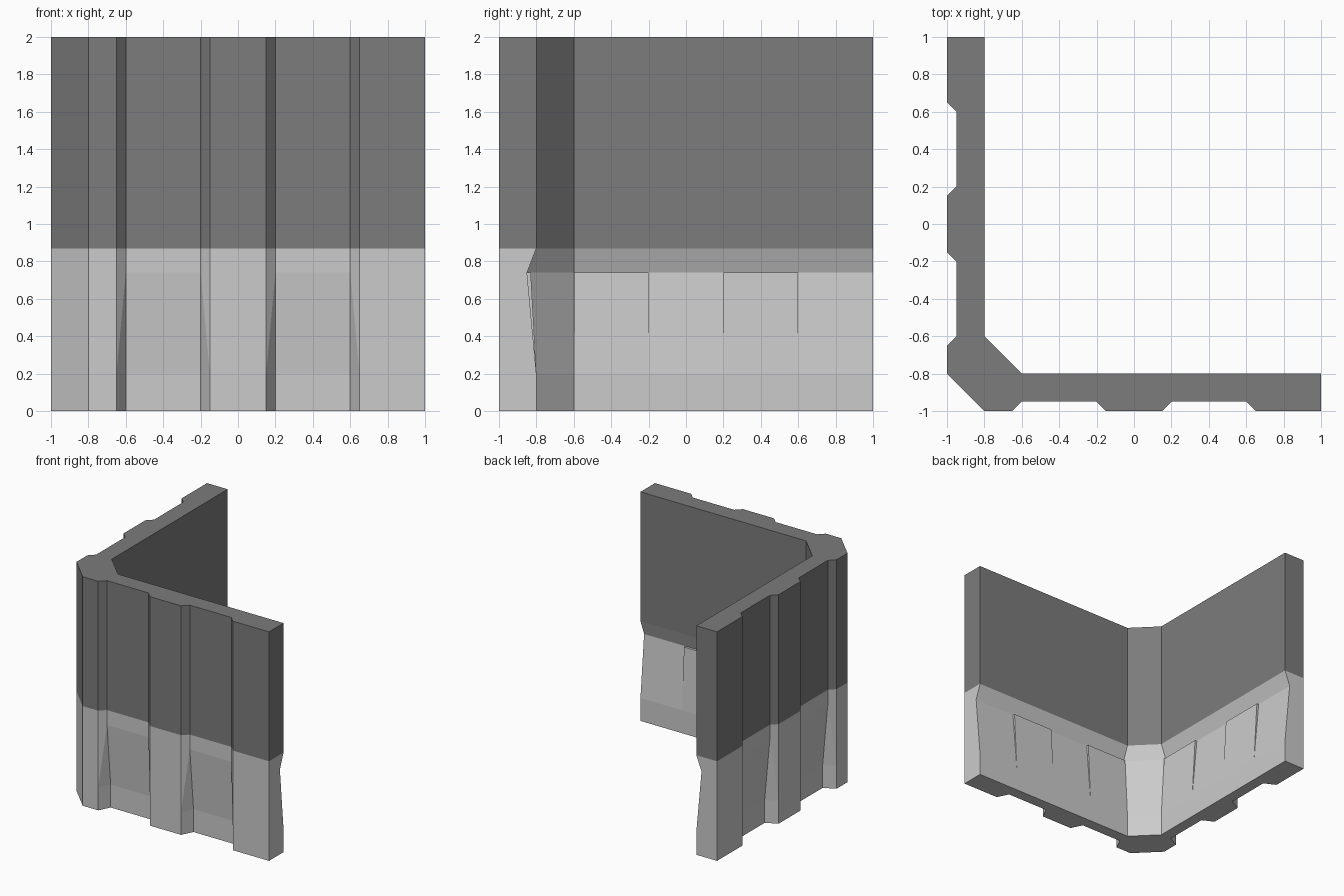
import bpy, bmesh

if "Cube" in bpy.data.objects:
    bpy.data.objects.remove(bpy.data.objects["Cube"])


def section(panel, inner, inner_panel):
    """L-shaped wall outline (counter-clockwise); one wing mirrored over x = y."""
    wing = [(-.8, -1), (-.65, -1), (-.6, panel), (-.2, panel), (-.15, -1),
            (.15, -1), (.2, panel), (.6, panel), (.65, -1), (1, -1),
            (1, inner), (.6, inner), (.6, inner_panel), (.2, inner_panel),
            (.2, inner), (-.2, inner), (-.2, inner_panel),
            (-.6, inner_panel), (-.6, inner)]
    return wing + [(y, x) for x, y in reversed(wing)]


def loft(name, levels, grey, cap_bottom=False, cap_top=False):
    """Stack wall outlines at successive heights and skin them."""
    bm = bmesh.new()
    rings = [[bm.verts.new((x, y, z)) for x, y in section(*shape)]
             for z, shape in levels]
    n = len(rings[0])
    for low, high in zip(rings, rings[1:]):
        for i in range(n):
            j = (i + 1) % n
            bm.faces.new((low[i], low[j], high[j], high[i]))
    if cap_bottom:
        bm.faces.new(rings[0][::-1])
    if cap_top:
        bm.faces.new(rings[-1])
    bmesh.ops.remove_doubles(bm, verts=bm.verts, dist=1e-5)
    bmesh.ops.triangulate(bm, faces=bm.faces)
    bmesh.ops.dissolve_limit(bm, angle_limit=.001, verts=bm.verts, edges=bm.edges)
    mesh = bpy.data.meshes.new(name)
    bm.to_mesh(mesh)
    bm.free()
    mat = bpy.data.materials.new(name + "_grey")
    mat.diffuse_color = (grey, grey, grey, 1)
    mat.use_nodes = True
    mat.node_tree.nodes["Principled BSDF"].inputs["Base Color"].default_value = mat.diffuse_color
    mesh.materials.append(mat)
    obj = bpy.data.objects.new(name, mesh)
    bpy.context.collection.objects.link(obj)
    return obj


straight = (-.95, -.8, -.8)

# Lower wall: leaning recessed panels outside, pinched groove inside
loft("lower_wall", [(0, (-.9, -.8, -.8)),
                    (.2, (-.9, -.8, -.8)),
                    (.74, (-.95, -.85, -.83)),
                    (.74, (-.95, -.85, -.85)),
                    (.87, straight)], .6, cap_bottom=True)

# Upper wall: plain ribbed extrusion
loft("upper_wall", [(.87, straight), (2, straight)], .2, cap_top=True)
